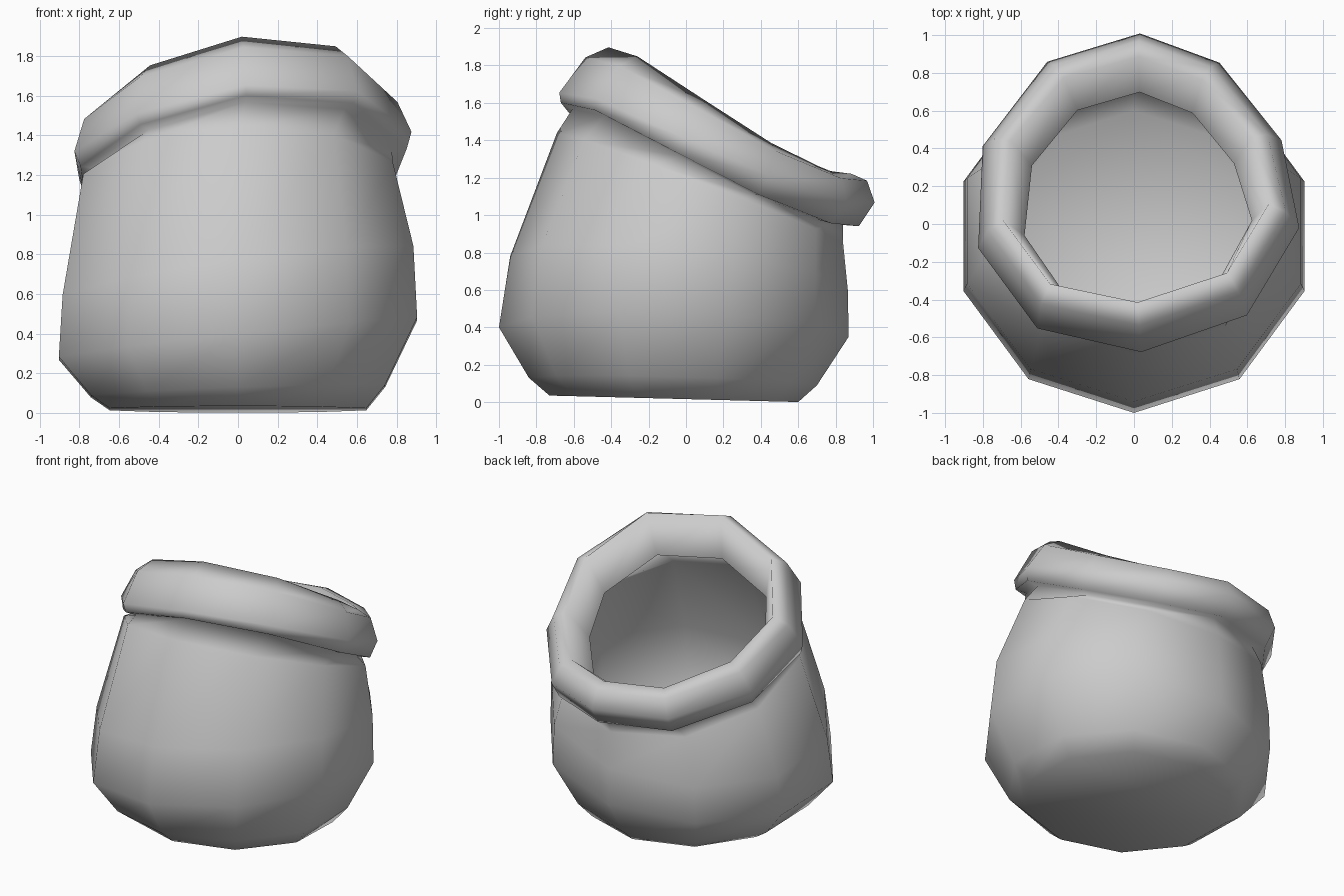
import bpy, bmesh, math
from mathutils import Vector

if "Cube" in bpy.data.objects:
    bpy.data.objects.remove(bpy.data.objects["Cube"])

SIDES = 10


def skin(bm, rings, closed=False):
    """Bridge successive rings of vertices with quads."""
    count = len(rings)
    for i in range(count if closed else count - 1):
        a, b = rings[i], rings[(i + 1) % count]
        n = len(a)
        for j in range(n):
            k = (j + 1) % n
            bm.faces.new((a[j], a[k], b[k], b[j]))


def finish(bm, name):
    bmesh.ops.recalc_face_normals(bm, faces=bm.faces)
    mesh = bpy.data.meshes.new(name)
    bm.to_mesh(mesh)
    bm.free()
    for p in mesh.polygons:
        p.use_smooth = True
    obj = bpy.data.objects.new(name, mesh)
    bpy.context.collection.objects.link(obj)
    return obj


# Centre line of the tilted, slightly irregular rolled rim, starting at the front
rim_path = [Vector(p) for p in (
    (0.03, -0.51, 1.71), (0.51, -0.35, 1.67), (0.74, 0.03, 1.45),
    (0.65, 0.40, 1.24), (0.38, 0.73, 1.10), (0.03, 0.86, 1.09),
    (-0.38, 0.74, 1.10), (-0.67, 0.38, 1.22), (-0.70, -0.06, 1.37),
    (-0.44, -0.41, 1.57))]
rim_centre = sum(rim_path, Vector()) / SIDES
up = Vector((-0.05, 0.41, 0.91)).normalized()


def rim_point(p, out, height):
    """Point offset from the rim centre line, outwards and along the rim axis."""
    radial = p - rim_centre
    radial = (radial - up * radial.dot(up)).normalized()
    return p + radial * out + up * height


# Sack body: half width, front y, back y, mid height, slope in x, slope in y
body_levels = [
    (0.68, -0.73, 0.60, 0.018, 0.00, -0.026),
    (0.78, -0.84, 0.70, 0.11, 0.035, -0.026),
    (0.95, -1.00, 0.87, 0.375, 0.11, -0.027),
    (0.93, -0.94, 0.865, 0.69, 0.14, -0.10),
    (0.82, -0.69, 0.84, 1.145, 0.04, -0.385)]
bm = bmesh.new()
rings = []
for rx, front, back, z, sx, sy in body_levels:
    cy, ry = (front + back) / 2, (back - front) / 2
    ring = []
    for j in range(SIDES):
        a = math.tau * j / SIDES - math.pi / 2
        x, dy = rx * math.cos(a), ry * math.sin(a)
        ring.append(bm.verts.new((x, cy + dy, z + sx * x + sy * dy)))
    rings.append(ring)

# Rolled lip: the cloth folds outwards and over; section blends front to back
front_section = [(0.03, -0.17), (0.10, -0.165), (0.13, -0.12), (0.08, 0.11),
                 (-0.01, 0.21), (-0.11, -0.10)]
back_section = [(0.03, -0.12), (0.12, -0.11), (0.145, 0.04), (0.06, 0.13),
                (-0.03, 0.13), (-0.146, -0.07)]
for (fo, fh), (bo, bh) in zip(front_section, back_section):
    ring = []
    for p in rim_path:
        t = (p.y + 0.51) / 1.37
        ring.append(bm.verts.new(
            rim_point(p, fo + (bo - fo) * t, fh + (bh - fh) * t)))
    rings.append(ring)
skin(bm, rings)
bm.faces.new(rings[0])
finish(bm, "open_sack")
